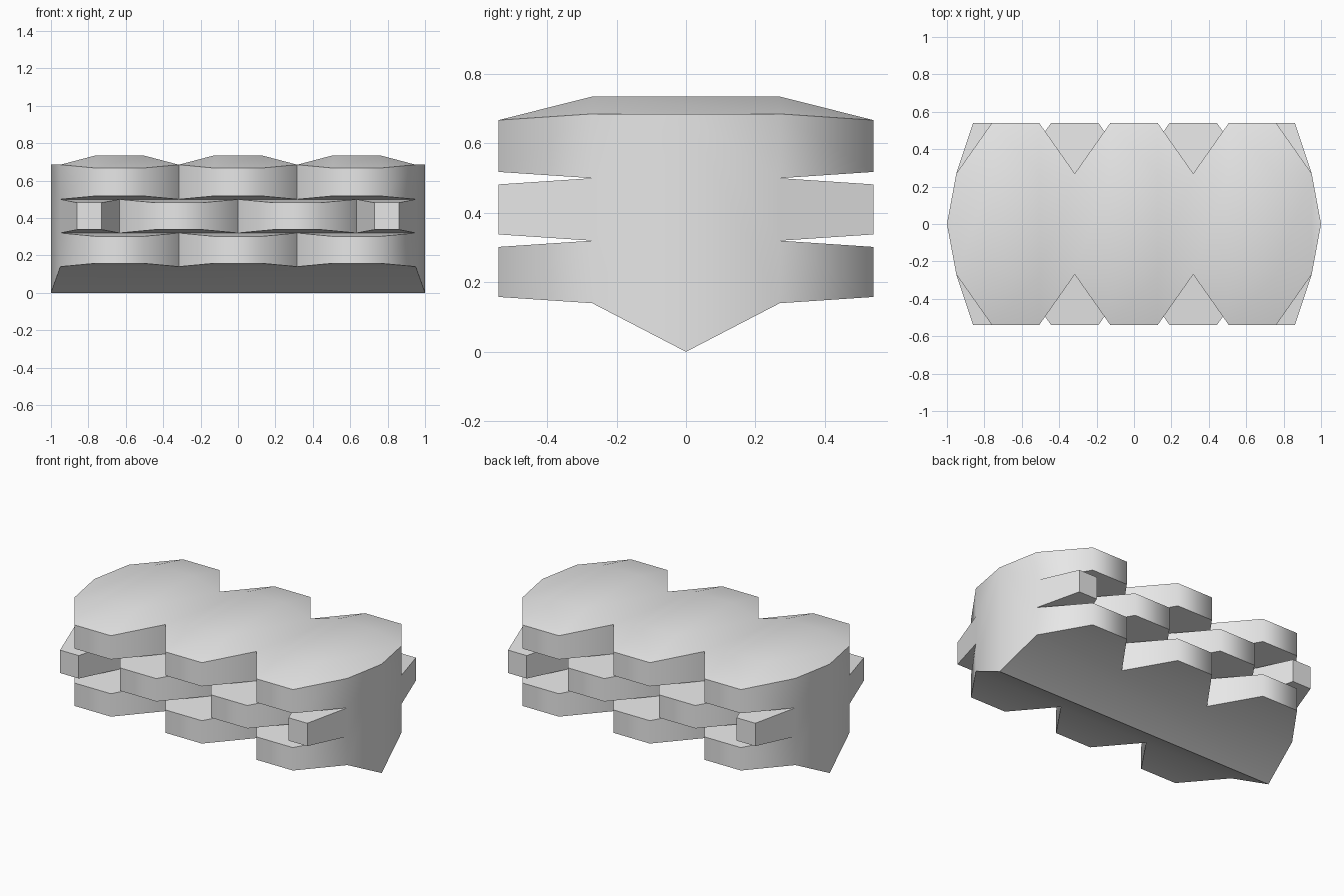
import bpy
import bmesh
import math

cube = bpy.data.objects.get("Cube")
if cube:
    bpy.data.objects.remove(cube)

# Key dimensions
IN, OUT = 0.27, 0.54            # depth of the valleys and of the lobe fronts
END, TIP = 0.95, 1.0            # body corner and end ridge
THIRD = 2 * END / 3             # spacing of the lobes
LOW, GAP1, GAP2, EAVE, CROWN = 0.14, 0.32, 0.50, 0.685, 0.735
DROP = 0.018                    # taper of each lobe toward its front

bm = bmesh.new()


def face(*points):
    bm.faces.new([bm.verts.new(p) for p in points])


def lobe_walls(a, b, c, d, s, z0, z1):
    """Three upright walls and the underside of one projecting lobe."""
    plan = [(a, s * IN), (b, s * OUT), (c, s * OUT), (d, s * IN)]
    lows = [z0, z0 + DROP, z0 + DROP, z0]
    highs = [z1, z1 - DROP, z1 - DROP, z1]
    bottom = [(x, y, z) for (x, y), z in zip(plan, lows)]
    top = [(x, y, z) for (x, y), z in zip(plan, highs)]
    for i in range(3):
        face(bottom[i], bottom[i + 1], top[i + 1], top[i])
    face(*bottom)
    return top


def wide_lobe(centre):
    half, flat = THIRD / 2, THIRD / 5
    return centre - half, centre - flat, centre + flat, centre + half


wide = [wide_lobe(i * THIRD) for i in (-1, 0, 1)]
staggered = [wide_lobe(i * THIRD / 2) for i in (-1, 1)]
# Narrow corner blocks finish the staggered middle tier
staggered += [(-END, -0.86, -0.73, -THIRD), (THIRD, 0.73, 0.86, END)]

for s in (-1, 1):
    # Bottom and middle tiers
    for lobe in wide:
        face(*lobe_walls(*lobe, s, LOW, GAP1))
    for lobe in staggered:
        face(*lobe_walls(*lobe, s, GAP1, GAP2))
    # Top tier with sloping roof edges
    for a, b, c, d in wide:
        ta, tb, tc, td = lobe_walls(a, b, c, d, s, GAP2, EAVE)
        rb, rc = (b, s * IN, CROWN), (c, s * IN, CROWN)
        face(tb, tc, rc, rb)
        face(ta, tb, rb)
        face(tc, td, rc)
    # Sloping keel underside
    valleys = [-END, -THIRD / 2, THIRD / 2, END]
    face((TIP, 0, 0), (-TIP, 0, 0), *[(x, s * IN, LOW) for x in valleys])
    # End walls
    for e in (-1, 1):
        face((e * TIP, 0, 0), (e * TIP, 0, EAVE),
             *[(e * END, s * IN, z) for z in (EAVE, GAP2, GAP1, LOW)])

# Rolling roof between the front and back lobes
for a, b, c, d in wide:
    for (x0, z0), (x1, z1) in (((a, EAVE), (b, CROWN)), ((b, CROWN), (c, CROWN)),
                               ((c, CROWN), (d, EAVE))):
        face((x0, -IN, z0), (x1, -IN, z1), (x1, IN, z1), (x0, IN, z0))
for e in (-1, 1):
    face((e * END, -IN, EAVE), (e * TIP, 0, EAVE), (e * END, IN, EAVE))

bmesh.ops.remove_doubles(bm, verts=bm.verts[:], dist=0.0005)
bmesh.ops.recalc_face_normals(bm, faces=bm.faces[:])

# Smooth shading with creases at steep edges and along the keel
for f in bm.faces:
    f.smooth = True
for edge in bm.edges:
    on_keel = all(v.co.z < 0.001 for v in edge.verts)
    edge.smooth = not on_keel and edge.calc_face_angle(0) < math.radians(60)

mesh = bpy.data.meshes.new("tiered_block")
bm.to_mesh(mesh)
bm.free()

mat = bpy.data.materials.new("light_grey")
mat.use_nodes = True
grey = (0.8, 0.8, 0.8, 1)
mat.diffuse_color = grey
mat.node_tree.nodes["Principled BSDF"].inputs["Base Color"].default_value = grey
mesh.materials.append(mat)

block = bpy.data.objects.new("tiered_block", mesh)
bpy.context.collection.objects.link(block)
